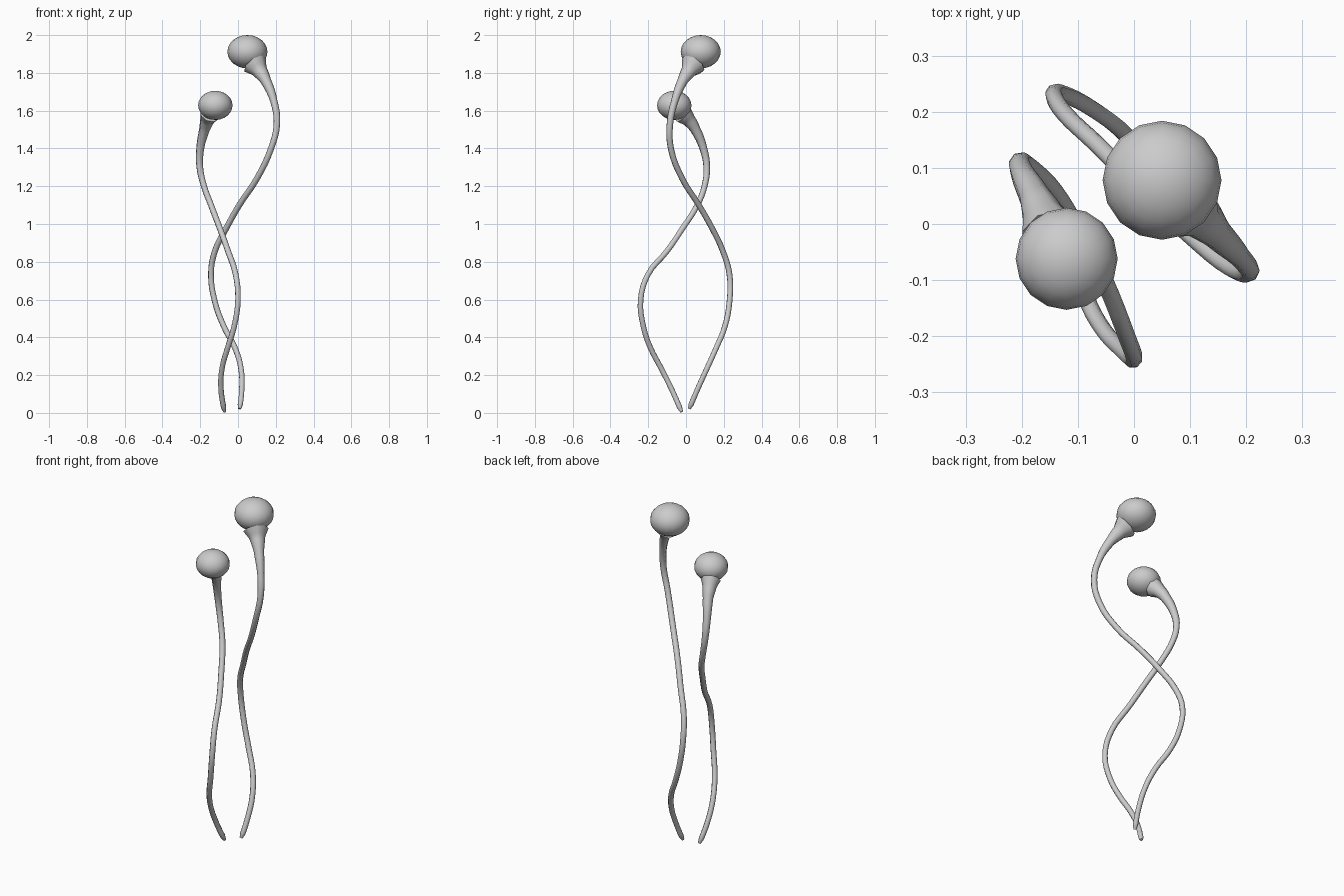
import bpy
from mathutils import Vector

if "Cube" in bpy.data.objects:
    bpy.data.objects.remove(bpy.data.objects["Cube"])


def smooth(obj):
    for p in obj.data.polygons:
        p.use_smooth = True


def stalk(name, points, neck):
    """Tapered tube through the points; neck = radii of the last few points."""
    cu = bpy.data.curves.new(name, 'CURVE')
    cu.dimensions = '3D'
    cu.bevel_depth = 1.0
    cu.bevel_resolution = 2
    cu.resolution_u = 4
    cu.use_fill_caps = True
    sp = cu.splines.new('BEZIER')
    sp.bezier_points.add(len(points) - 1)
    n = len(points)
    for i, (bp, co) in enumerate(zip(sp.bezier_points, points)):
        bp.co = co
        bp.handle_left_type = bp.handle_right_type = 'AUTO'
        k = i - (n - len(neck))
        bp.radius = neck[k] if k >= 0 else (0.008 if i == 0 else 0.0145 + 0.0025 * i / n)
    ob = bpy.data.objects.new(name, cu)
    bpy.context.collection.objects.link(ob)
    # turn the swept curve into a mesh
    bpy.ops.object.select_all(action='DESELECT')
    ob.select_set(True)
    bpy.context.view_layer.objects.active = ob
    bpy.ops.object.convert(target='MESH')
    smooth(bpy.context.object)


def head(name, centre, radius, half_height):
    bpy.ops.mesh.primitive_uv_sphere_add(segments=16, ring_count=12, radius=1, location=centre)
    ob = bpy.context.object
    ob.name = name
    ob.scale = (radius, radius, half_height)
    bpy.ops.object.transform_apply(location=False, rotation=False, scale=True)
    smooth(ob)


# tall twisted stalk with its round head
tall = [(.008, .017, .022), (.012, .027, .045), (.02, .062, .127), (.016, .11, .233),
        (-.016, .16, .344), (-.074, .205, .455), (-.122, .23, .587), (-.143, .23, .735),
        (-.122, .195, .857), (-.064, .14, .974), (.01, .065, 1.105), (.10, -.02, 1.24),
        (.175, -.08, 1.40), (.206, -.085, 1.53), (.19, -.06, 1.65), (.148, -.018, 1.757),
        (.115, .015, 1.81), (.09, .038, 1.845)]
stalk("tall_stalk", tall, [.017, .019, .028, .042, .068])
head("tall_head", (.05, .078, 1.912), .106, .088)

# short twisted stalk with its round head
short = [(-.07, -.023, .005), (-.076, -.034, .03), (-.09, -.077, .127), (-.085, -.13, .233),
         (-.055, -.188, .344), (-.021, -.225, .455), (.0, -.24, .6), (-.013, -.20, .735),
         (-.053, -.10, .857), (-.095, -.02, .974), (-.143, .06, 1.1), (-.18, .098, 1.20),
         (-.202, .11, 1.30), (-.20, .092, 1.40), (-.178, .05, 1.50),
         (-.163, .015, 1.55), (-.15, -.015, 1.58)]
stalk("short_stalk", short, [.018, .021, .028, .038, .054])
head("short_head", (-.12, -.062, 1.628), .091, .077)
